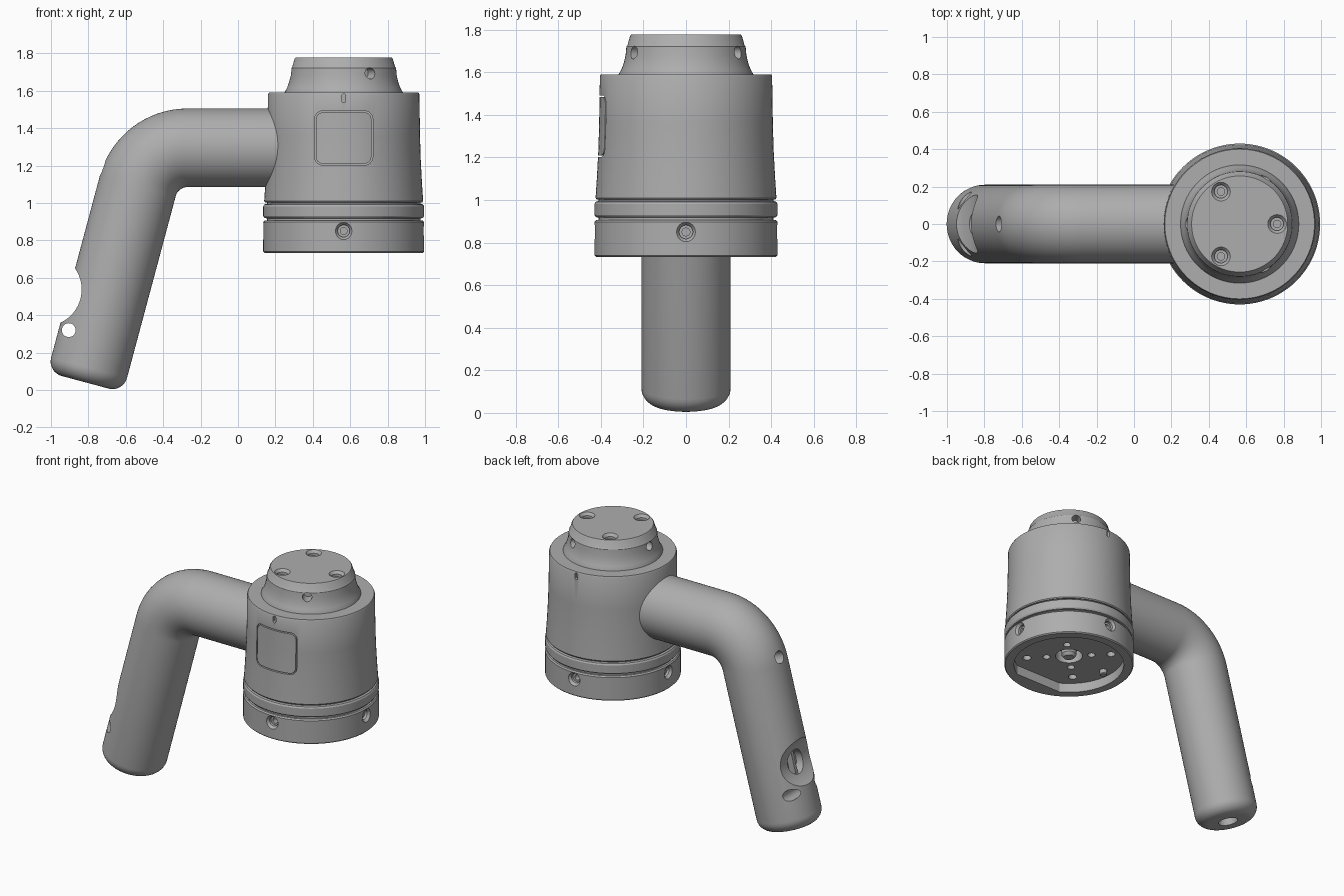
import bpy
import bmesh
from math import cos, sin, pi, radians
from mathutils import Vector, Matrix

if "Cube" in bpy.data.objects:
    bpy.data.objects.remove(bpy.data.objects["Cube"])

GREY = (0.42, 0.42, 0.42, 1)
grey = bpy.data.materials.new("plain grey")
grey.use_nodes = True
grey.diffuse_color = GREY
grey.node_tree.nodes["Principled BSDF"].inputs["Base Color"].default_value = GREY

AXIS = Vector((0.565, 0, 0))          # upright axis of the housing
UP = Vector((0, 0, 1))


def skin(name, rings, loop=False):
    """Solid through successive rings of points, capped or closed on itself."""
    bm = bmesh.new()
    rows = [[bm.verts.new(p) for p in ring] for ring in rings]
    n = len(rows[0])
    pairs = list(zip(rows, rows[1:]))
    if loop:
        pairs.append((rows[-1], rows[0]))
    else:
        bm.faces.new(rows[0])
        bm.faces.new(rows[-1])
    for a, b in pairs:
        for i in range(n):
            j = (i + 1) % n
            bm.faces.new((a[i], a[j], b[j], b[i]))
    bmesh.ops.recalc_face_normals(bm, faces=bm.faces)
    mesh = bpy.data.meshes.new(name)
    bm.to_mesh(mesh)
    bm.free()
    mesh.materials.append(grey)
    ob = bpy.data.objects.new(name, mesh)
    bpy.context.collection.objects.link(ob)
    return ob


def circle(r, z, n):
    return [Vector((r * cos(2 * pi * i / n), r * sin(2 * pi * i / n), z)) for i in range(n)]


def lathe(name, profile, place=AXIS, direction=UP, n=96):
    """Revolve (radius, height) pairs about a direction."""
    m = Matrix.Translation(place) @ direction.to_track_quat("Z", "Y").to_matrix().to_4x4()
    return skin(name, [[m @ p for p in circle(r, z, n)] for r, z in profile])


def cut(ob, cutter):
    mod = ob.modifiers.new("cut", "BOOLEAN")
    mod.operation = "DIFFERENCE"
    mod.solver = "EXACT"
    mod.object = cutter
    bpy.context.view_layer.objects.active = ob
    bpy.ops.object.modifier_apply(modifier=mod.name)
    bpy.data.objects.remove(cutter)


def hole(ob, place, direction, r, depth):
    cut(ob, lathe("cutter", [(r, -depth), (r, 0.1)], place, direction, 32))


def screw_hole(ob, place, direction, r):
    """Countersunk bore with a narrower pilot."""
    steps = [(r * 0.4, -0.07), (r * 0.4, -0.035), (r * 0.7, -0.035),
             (r * 0.7, -0.018), (r, 0), (r, 0.06)]
    cut(ob, lathe("cutter", steps, place, direction, 32))


def radial(deg):
    return Vector((cos(radians(deg)), sin(radians(deg)), 0))


def rounded_rect(w, h, r, y, z):
    """Upright rounded rectangle centred on the housing axis."""
    pts = []
    for k, (sx, sz) in enumerate([(1, 1), (-1, 1), (-1, -1), (1, -1)]):
        for s in range(7):
            a = (k + s / 6) * pi / 2
            pts.append(Vector((AXIS.x + sx * (w / 2 - r) + r * cos(a), y,
                               z + sz * (h / 2 - r) + r * sin(a))))
    return pts


# Main body, slightly flared toward the bottom
body = lathe("main_body", [
    (0.41, 0.9), (0.41, 1.003), (0.42, 1.003), (0.425, 1.01), (0.419, 1.1),
    (0.412, 1.23), (0.408, 1.36), (0.405, 1.58), (0.4, 1.59)])
outer = [rounded_rect(0.312, 0.29, 0.045, y, 1.347) for y in (-0.5, -0.365)]
inner = [rounded_rect(0.296, 0.274, 0.037, y, 1.347) for y in (-0.365, -0.5)]
cut(body, skin("cutter", outer + inner, loop=True))
for side in (-1, 1):
    slot = [rounded_rect(0.022, 0.046, 0.01, side * y, 1.56) for y in (0.5, 0.385)]
    cut(body, skin("cutter", slot))

# Neck and flat cap
neck = lathe("neck", [
    (0.318, 1.57), (0.316, 1.592), (0.303, 1.615), (0.292, 1.645), (0.284, 1.68),
    (0.28, 1.722), (0.275, 1.727), (0.263, 1.77), (0.257, 1.778)])
for deg in (0, 120, 240):
    screw_hole(neck, AXIS + radial(deg) * 0.2 + UP * 1.778, UP, 0.05)
    deg += 60
    hole(neck, AXIS + radial(deg) * 0.28 + UP * 1.693, radial(deg), 0.03, 0.07)

# Ring between body and collar
ring = lathe("grip_ring", [
    (0.415, 0.918), (0.424, 0.92), (0.43, 0.93), (0.43, 0.982), (0.424, 0.992), (0.415, 0.995)])

# Collar with a flat-sided recess underneath
collar = lathe("collar", [
    (0.423, 0.733), (0.43, 0.74), (0.43, 0.897), (0.423, 0.906)])
recess = []
for z in (0.6, 0.8):
    recess.append([AXIS + Vector((p.x, max(p.y, -0.32), p.z)) for p in circle(0.365, z, 96)])
# keep only one point at each end of the flat side
keep = [i for i, p in enumerate(recess[0]) if p.y > -0.3199]
cut(collar, skin("cutter", [[r[i] for i in keep] for r in recess]))
floor = AXIS + UP * 0.8
for k in range(4):
    screw_hole(collar, AXIS + radial(90 * k) * 0.43 + UP * 0.85, radial(90 * k), 0.046)
    hole(collar, floor + radial(45 + 90 * k) * 0.28, -UP, 0.028, 0.04)
    hole(collar, floor + radial(45 + 90 * k) * 0.15, -UP, 0.025, 0.04)
hole(collar, floor, -UP, 0.09, 0.08)
spindle = lathe("spindle", [(0.05, 0.89), (0.05, 0.81), (0.035, 0.79)], n=32)
peg = lathe("locating_peg", [(0.025, 0.82), (0.025, 0.77), (0.02, 0.765)],
            AXIS + radial(180) * 0.3, n=24)

# Bent handle: straight run, elbow, then a sloping grip with a rounded end
R_TUBE, R_BEND = 0.21, 0.275
centre = Vector((-0.27, 0, 1.295 - R_BEND))


def spoke(deg):
    return Vector((cos(radians(deg)), 0, sin(radians(deg))))


def tube_ring(p, out, r, n=64):
    return [p + out * r * cos(2 * pi * i / n) + Vector((0, r * sin(2 * pi * i / n), 0))
            for i in range(n)]


out = spoke(165)                      # normal on the outer side of the grip
down = spoke(255)                     # direction along the grip
elbow_end = centre + out * R_BEND
rings = [tube_ring(Vector((0.4, 0, 1.295)), UP, R_TUBE)]
for s in range(17):
    v = spoke(90 + 75 * s / 16)
    rings.append(tube_ring(centre + v * R_BEND, v, R_TUBE))
for s in range(9):
    a = s / 8 * pi / 2
    rings.append(tube_ring(elbow_end + down * (1.007 + 0.08 * sin(a)), out, 0.13 + 0.08 * cos(a)))
handle = skin("handle", rings)

# Thumb scallop, button well, and holes in the handle
thumb = elbow_end + down * 0.663
cut(handle, lathe("cutter", [(0.196, -0.4), (0.196, 0.4)], thumb + out * 0.336,
                  Vector((0, 1, 0)), 64))
hole(handle, thumb + out * 0.14, out, 0.08, 0.05)
hole(handle, Vector((-0.905, -0.3, 0.32)), Vector((0, -1, 0)), 0.037, 0.6)
elbow_out = spoke(160)
hole(handle, centre + elbow_out * (R_BEND + R_TUBE), elbow_out, 0.042, 0.08)
hole(handle, elbow_end + down * 1.087, down, 0.065, 0.08)

# Upright blade inside the button well
side = Vector((0, 0.012, 0))
blade = skin("button_blade", [
    [thumb + out * h + down * 0.078 * a + side * b for a, b in ((-1, -1), (1, -1), (1, 1), (-1, 1))]
    for h in (0.08, 0.135)])

# Smooth shading with crisp edges
bpy.ops.object.select_all(action="DESELECT")
parts = [body, neck, ring, collar, spindle, peg, handle, blade]
for ob in parts:
    ob.select_set(True)
bpy.context.view_layer.objects.active = body
bpy.ops.object.shade_smooth_by_angle(angle=radians(30))
